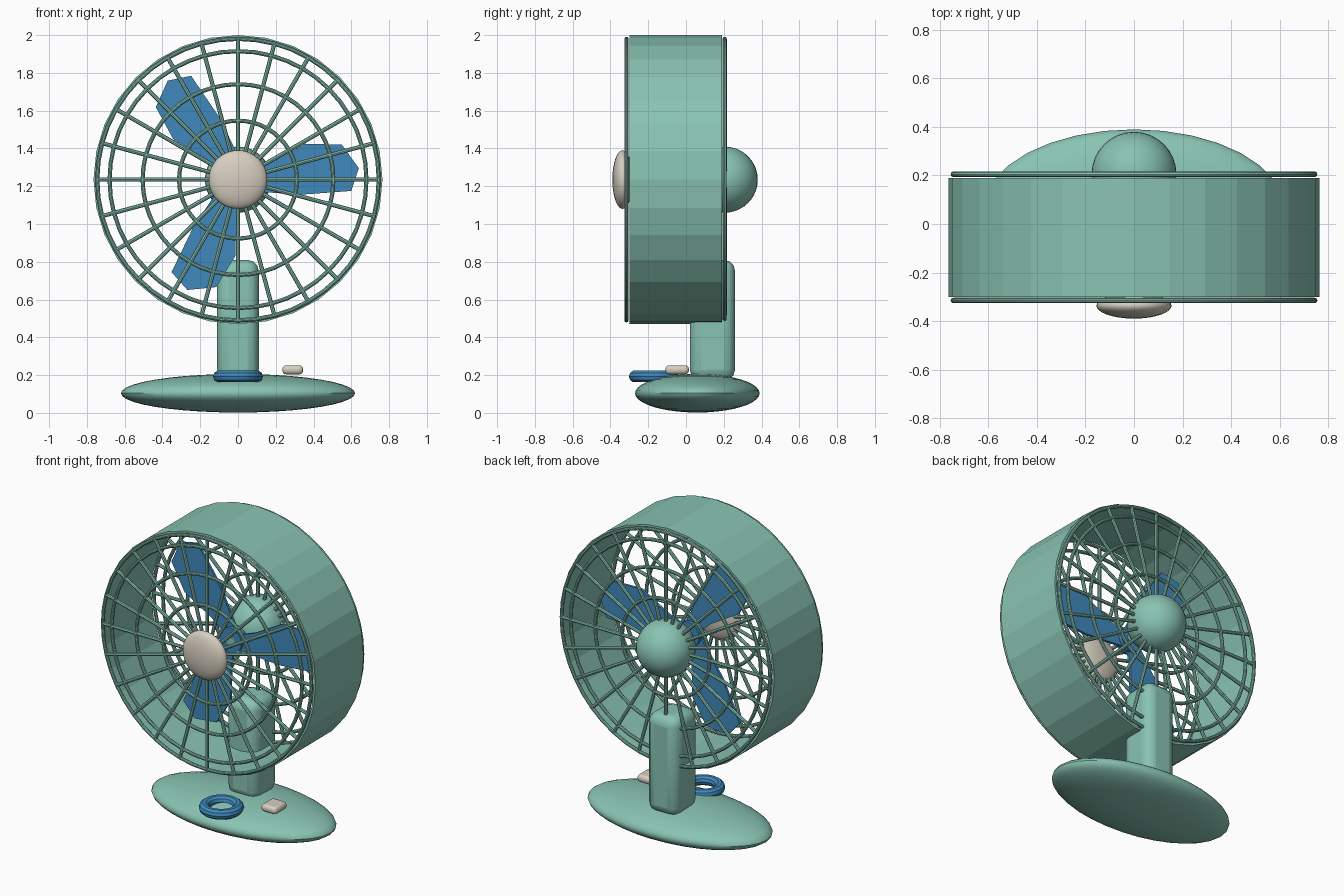
import bpy, bmesh
from math import pi, radians, sin, cos
from mathutils import Vector

cube = bpy.data.objects.get("Cube")
if cube:
    bpy.data.objects.remove(cube, do_unlink=True)

HEAD_Z = 1.235


def material(name, rgb):
    m = bpy.data.materials.new(name)
    m.use_nodes = True
    m.diffuse_color = (*rgb, 1)
    m.node_tree.nodes["Principled BSDF"].inputs["Base Color"].default_value = (*rgb, 1)
    return m


mint = material("mint green", (0.25, 0.55, 0.45))
blue = material("blue", (0.05, 0.25, 0.51))
cream = material("cream", (0.68, 0.62, 0.53))


def finish(name, mat, smooth=True):
    ob = bpy.context.object
    ob.name = name
    ob.data.materials.append(mat)
    if smooth:
        bpy.ops.object.shade_smooth_by_angle(angle=radians(35))
    return ob


def ellipsoid(name, mat, loc, radii):
    bpy.ops.mesh.primitive_uv_sphere_add(segments=32, ring_count=20, radius=1, location=loc)
    bpy.context.object.scale = radii
    bpy.ops.object.transform_apply(location=False, rotation=False, scale=True)
    return finish(name, mat)


def rounded_box(name, mat, loc, size, bevel, segments):
    bpy.ops.mesh.primitive_cube_add(size=1, location=loc)
    bpy.context.object.scale = size
    bpy.ops.object.transform_apply(location=False, rotation=False, scale=True)
    mod = bpy.context.object.modifiers.new("round", "BEVEL")
    mod.width, mod.segments = bevel, segments
    return finish(name, mat)


def ring(name, mat, loc, major, minor, upright=True):
    bpy.ops.mesh.primitive_torus_add(
        location=loc, rotation=(pi / 2 if upright else 0, 0, 0),
        major_radius=major, minor_radius=minor, major_segments=48, minor_segments=10)
    return finish(name, mat)


def rod(name, mat, start, end, radius, sides=8):
    a, b = Vector(start), Vector(end)
    bpy.ops.mesh.primitive_cylinder_add(
        vertices=sides, radius=radius, depth=(b - a).length, location=(a + b) / 2,
        rotation=(b - a).to_track_quat("Z", "Y").to_euler())
    return finish(name, mat)


# Base, stand and controls
ellipsoid("base", mint, (0, 0.06, 0.104), (0.62, 0.33, 0.102))
rounded_box("stand_post", mint, (0, 0.14, 0.49), (0.22, 0.24, 0.64), 0.06, 3)
ring("control_ring", blue, (0, -0.17, 0.193), 0.1, 0.032, upright=False)
rounded_box("switch", cream, (0.29, -0.047, 0.228), (0.11, 0.125, 0.048), 0.02, 3)

# Open drum around the blades
bpy.ops.mesh.primitive_cylinder_add(vertices=32, radius=0.765, depth=0.49, end_fill_type="NOTHING",
                                    location=(0, -0.055, HEAD_Z), rotation=(pi / 2, 0, 0))
drum = finish("drum", mint, smooth=False)
wall = drum.modifiers.new("wall", "SOLIDIFY")
wall.thickness, wall.offset = 0.014, -1

# Front and rear guards
for side, y in (("front", -0.315), ("rear", 0.205)):
    for label, radius in (("outer", 0.745), ("rim", 0.68), ("middle", 0.505), ("inner", 0.312)):
        ring(f"{side}_guard_{label}_ring", mint, (0, y, HEAD_Z), radius, 0.011)
    for i in range(24):
        a = i * pi / 12
        rod(f"{side}_guard_spoke_{i + 1}", mint,
            (0.13 * cos(a), y, HEAD_Z + 0.13 * sin(a)),
            (0.745 * cos(a), y, HEAD_Z + 0.745 * sin(a)), 0.011)

# Motor housing, front cap and shaft
ellipsoid("motor_housing", mint, (0, 0.205, HEAD_Z), (0.175, 0.175, 0.175))
ellipsoid("front_cap", cream, (0, -0.336, HEAD_Z), (0.155, 0.054, 0.155))
rod("shaft", mint, (0, -0.08, HEAD_Z), (0, 0.1, HEAD_Z), 0.03, 16)
rod("blade_hub", blue, (0, -0.08, HEAD_Z), (0, -0.02, HEAD_Z), 0.08, 20)

# Three angular blades
outline = [(0.05, -0.06), (0.33, -0.08), (0.6, -0.06), (0.64, 0.06),
           (0.55, 0.185), (0.355, 0.19), (0.16, 0.08), (0.05, 0.04)]
for i in range(3):
    mesh = bpy.data.meshes.new("blade")
    bm = bmesh.new()
    bm.faces.new([bm.verts.new((x, 0, z)) for x, z in outline])
    bm.to_mesh(mesh)
    bm.free()
    mesh.materials.append(blue)
    blade = bpy.data.objects.new(f"blade_{i + 1}", mesh)
    bpy.context.collection.objects.link(blade)
    blade.location = (0, -0.05, HEAD_Z)
    blade.rotation_euler.y = -i * 2 * pi / 3
    mod = blade.modifiers.new("thickness", "SOLIDIFY")
    mod.thickness, mod.offset = 0.016, 0
